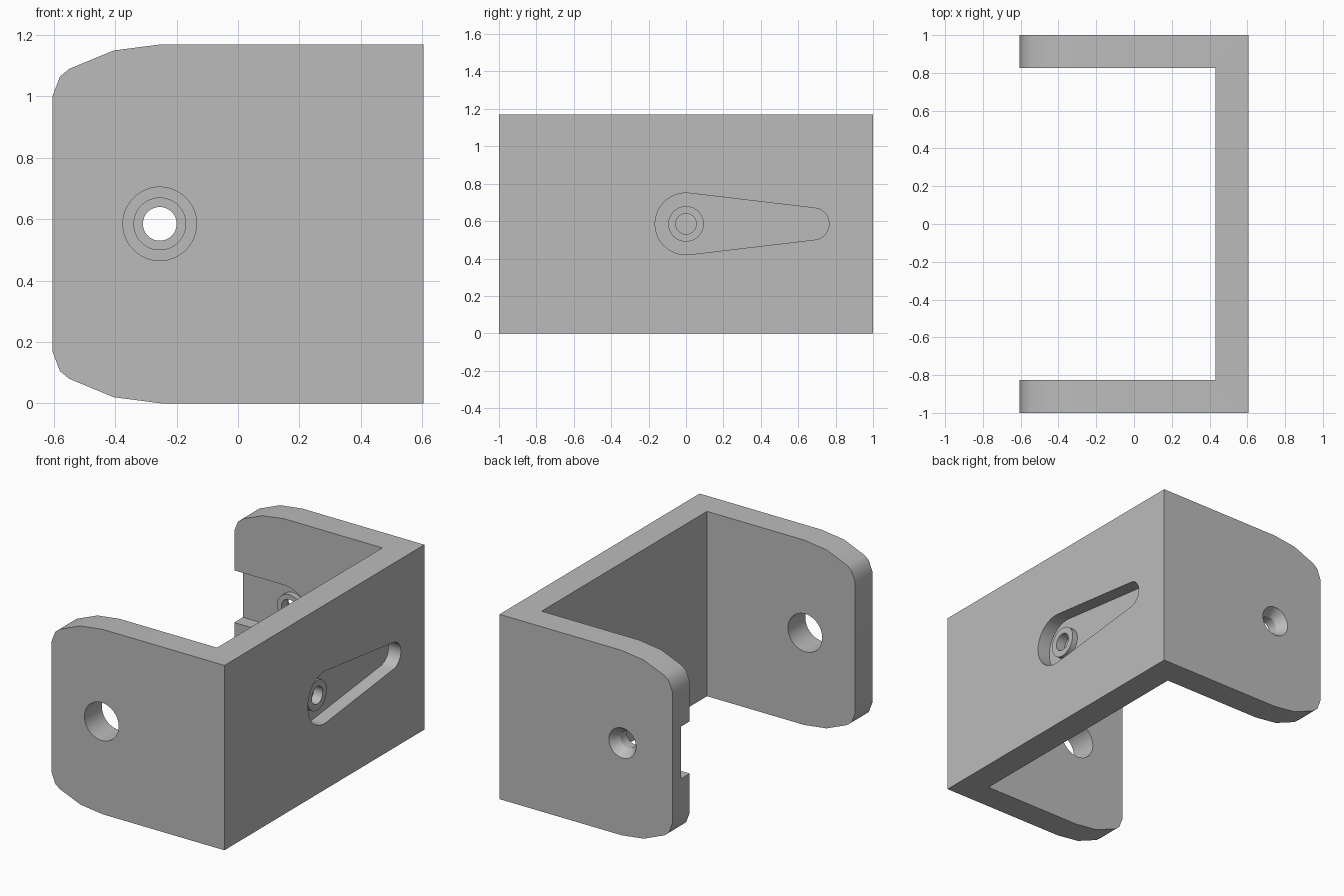
import bpy, bmesh, math
from mathutils import Vector, Matrix

if "Cube" in bpy.data.objects:
    bpy.data.objects.remove(bpy.data.objects["Cube"], do_unlink=True)

HALF_X, HEIGHT, WALL = 0.605, 1.17, 0.173
MID = HEIGHT / 2
PIVOT_X = -0.255
INNER_X, INNER_Y = HALF_X - WALL, 1 - WALL
POCKET, BOSS_TOP, OVER = 0.087, 0.05, 0.1

grey = bpy.data.materials.new("plain_grey")
grey.use_nodes = True
grey.diffuse_color = (0.5, 0.5, 0.5, 1)
grey.node_tree.nodes["Principled BSDF"].inputs["Base Color"].default_value = (0.5, 0.5, 0.5, 1)


def finish(name, bm):
    bmesh.ops.recalc_face_normals(bm, faces=bm.faces)
    mesh = bpy.data.meshes.new(name)
    bm.to_mesh(mesh)
    bm.free()
    mesh.materials.append(grey)
    obj = bpy.data.objects.new(name, mesh)
    bpy.context.collection.objects.link(obj)
    return obj


def prism(name, outline, start, end, place):
    """Extrude a 2D outline between two depths; place maps (u, v, depth) to xyz."""
    bm = bmesh.new()
    face = bm.faces.new([bm.verts.new(place(u, v, start)) for u, v in outline])
    new = bmesh.ops.extrude_face_region(bm, geom=[face])["geom"]
    shift = Vector(place(0, 0, end)) - Vector(place(0, 0, start))
    bmesh.ops.translate(bm, vec=shift, verts=[g for g in new if isinstance(g, bmesh.types.BMVert)])
    return finish(name, bm)


def frustum(name, start, end, r1, r2=None):
    """Round bar or cone from start to end."""
    start, end = Vector(start), Vector(end)
    axis = end - start
    turn = axis.to_track_quat('Z', 'Y').to_matrix().to_4x4()
    bm = bmesh.new()
    bmesh.ops.create_cone(bm, cap_ends=True, segments=48, radius1=r1,
                          radius2=r1 if r2 is None else r2, depth=axis.length,
                          matrix=Matrix.Translation((start + end) / 2) @ turn)
    return finish(name, bm)


def arc(cu, cv, r, a0, a1, steps):
    angles = [a0 + (a1 - a0) * i / steps for i in range(steps + 1)]
    return [(cu + r * math.cos(a), cv + r * math.sin(a)) for a in angles]


def combine(body, tool, operation='DIFFERENCE'):
    mod = body.modifiers.new(tool.name, 'BOOLEAN')
    mod.operation, mod.object, mod.solver = operation, tool, 'EXACT'
    bpy.context.view_layer.objects.active = body
    bpy.ops.object.modifier_apply(modifier=mod.name)
    bpy.data.objects.remove(tool, do_unlink=True)


def along_y(u, v, d):
    return (u, d, v)


def along_x(u, v, d):
    return (d, u, v)


# Bracket body: side profile with rounded free corners, mirrored about mid height
upper = [(HALF_X, HEIGHT), (-0.25, HEIGHT), (-0.405, 1.15), (-0.55, 1.09), (-0.58, 1.065), (-HALF_X, 1.0)]
lower = [(x, HEIGHT - z) for x, z in reversed(upper)]
bracket = prism("u_bracket", upper + lower, -1, 1, along_y)

# Open space between the two arms
gap = [(-1, -OVER), (INNER_X, -OVER), (INNER_X, HEIGHT + OVER), (-1, HEIGHT + OVER)]
combine(bracket, prism("arm_gap", gap, -INNER_Y, INNER_Y, along_y))

# Plain round hole in the front arm
combine(bracket, frustum("front_hole", (PIVOT_X, -1 - OVER, MID), (PIVOT_X, -INNER_Y + OVER, MID), 0.12))

# Open-ended slot inside the back arm
slot = arc(PIVOT_X, MID, 0.165, -math.pi / 2, math.pi / 2, 24) + [(-0.8, MID + 0.165), (-0.8, MID - 0.165)]
combine(bracket, prism("arm_slot", slot, INNER_Y - OVER, INNER_Y + POCKET, along_y))

# Tapered pocket on the outside of the connecting wall
big, small, reach = 0.165, 0.085, 0.68
tangent = math.acos((big - small) / reach)
horn = arc(0, MID, big, tangent, 2 * math.pi - tangent, 32) + arc(reach, MID, small, -tangent, tangent, 20)
combine(bracket, prism("tapered_pocket", horn, HALF_X - POCKET, HALF_X + OVER, along_x))

# Raised boss, screw hole and countersink for each pocket
for side, centre, inward, boss_r in (
        ("arm", Vector((PIVOT_X, INNER_Y, MID)), Vector((0, 1, 0)), 0.086),
        ("wall", Vector((HALF_X, 0, MID)), Vector((-1, 0, 0)), 0.095)):
    combine(bracket, frustum(side + "_boss", centre + inward * BOSS_TOP,
                             centre + inward * (POCKET + 0.02), boss_r), 'UNION')
    combine(bracket, frustum(side + "_screw_hole", centre - inward * OVER,
                             centre + inward * (WALL + OVER), 0.055))
    combine(bracket, frustum(side + "_countersink", centre + inward * (WALL - 0.06),
                             centre + inward * (WALL + 0.006), 0.055, 0.099))

# Smooth curved walls, keep sharp edges
for obj in bpy.context.selected_objects:
    obj.select_set(False)
bracket.select_set(True)
bpy.context.view_layer.objects.active = bracket
bpy.ops.object.shade_smooth_by_angle(angle=math.radians(30))
